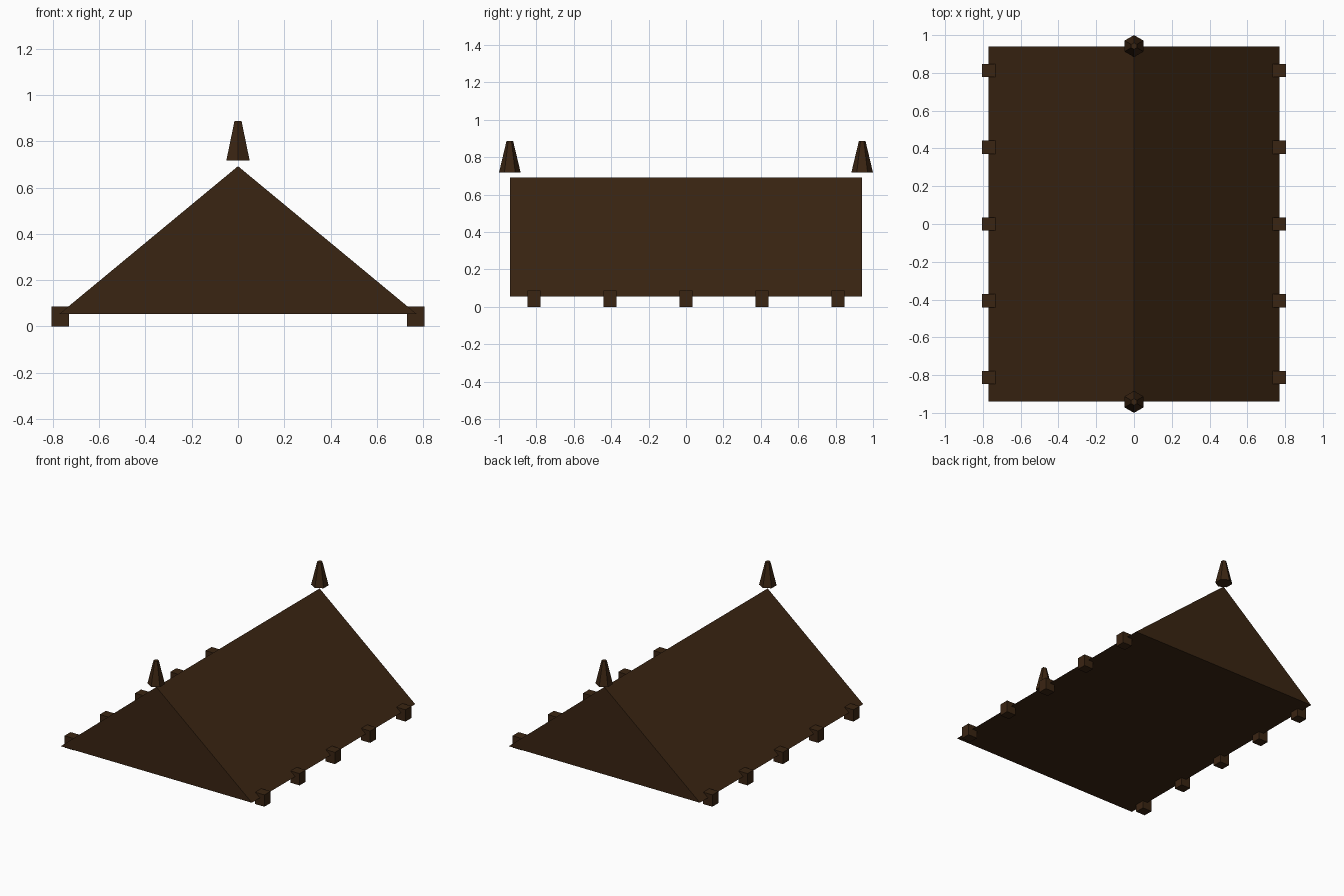
import bpy
import bmesh
from mathutils import Matrix

cube = bpy.data.objects.get("Cube")
if cube:
    bpy.data.objects.remove(cube, do_unlink=True)


def make_material(name, rgb):
    mat = bpy.data.materials.new(name)
    mat.use_nodes = True
    color = (*rgb, 1.0)
    mat.diffuse_color = color
    mat.node_tree.nodes["Principled BSDF"].inputs["Base Color"].default_value = color
    return mat


def add_object(name, bm, mat):
    bmesh.ops.recalc_face_normals(bm, faces=bm.faces)
    mesh = bpy.data.meshes.new(name)
    bm.to_mesh(mesh)
    bm.free()
    mesh.materials.append(mat)
    obj = bpy.data.objects.new(name, mesh)
    bpy.context.collection.objects.link(obj)
    return obj


dark_wood = make_material("dark_brown_wood", (0.042, 0.018, 0.006))

HALF_WIDTH, HALF_LENGTH = 0.77, 0.94
EAVE_Z, RIDGE_Z = 0.055, 0.692

# Solid gabled roof: triangular profile extruded along y
bm = bmesh.new()
profile = [(-HALF_WIDTH, EAVE_Z), (HALF_WIDTH, EAVE_Z), (0, RIDGE_Z)]
gable = bm.faces.new([bm.verts.new((x, -HALF_LENGTH, z)) for x, z in profile])
extruded = bmesh.ops.extrude_face_region(bm, geom=[gable], use_keep_orig=True)
moved = [v for v in extruded["geom"] if isinstance(v, bmesh.types.BMVert)]
bmesh.ops.translate(bm, verts=moved, vec=(0, 2 * HALF_LENGTH, 0))
add_object("gabled_roof", bm, dark_wood)

# Rafter ends along both eaves
for side, sign in (("left", 1), ("right", -1)):
    for i in range(5):
        bm = bmesh.new()
        bmesh.ops.create_cube(bm, size=1, matrix=Matrix.Diagonal((0.075, 0.07, 0.086, 1)))
        end = add_object(f"rafter_end_{side}_{i + 1}", bm, dark_wood)
        end.location = (sign * 0.768, (i - 2) * 0.406, 0.043)

# Six-sided tapered finials over the ridge ends
for place, sign in (("front", -1), ("back", 1)):
    bm = bmesh.new()
    bmesh.ops.create_cone(bm, cap_ends=True, segments=6, radius1=0.058,
                          radius2=0.0175, depth=0.17)
    finial = add_object(f"ridge_finial_{place}", bm, dark_wood)
    finial.location = (0, sign * 0.942, 0.802)
